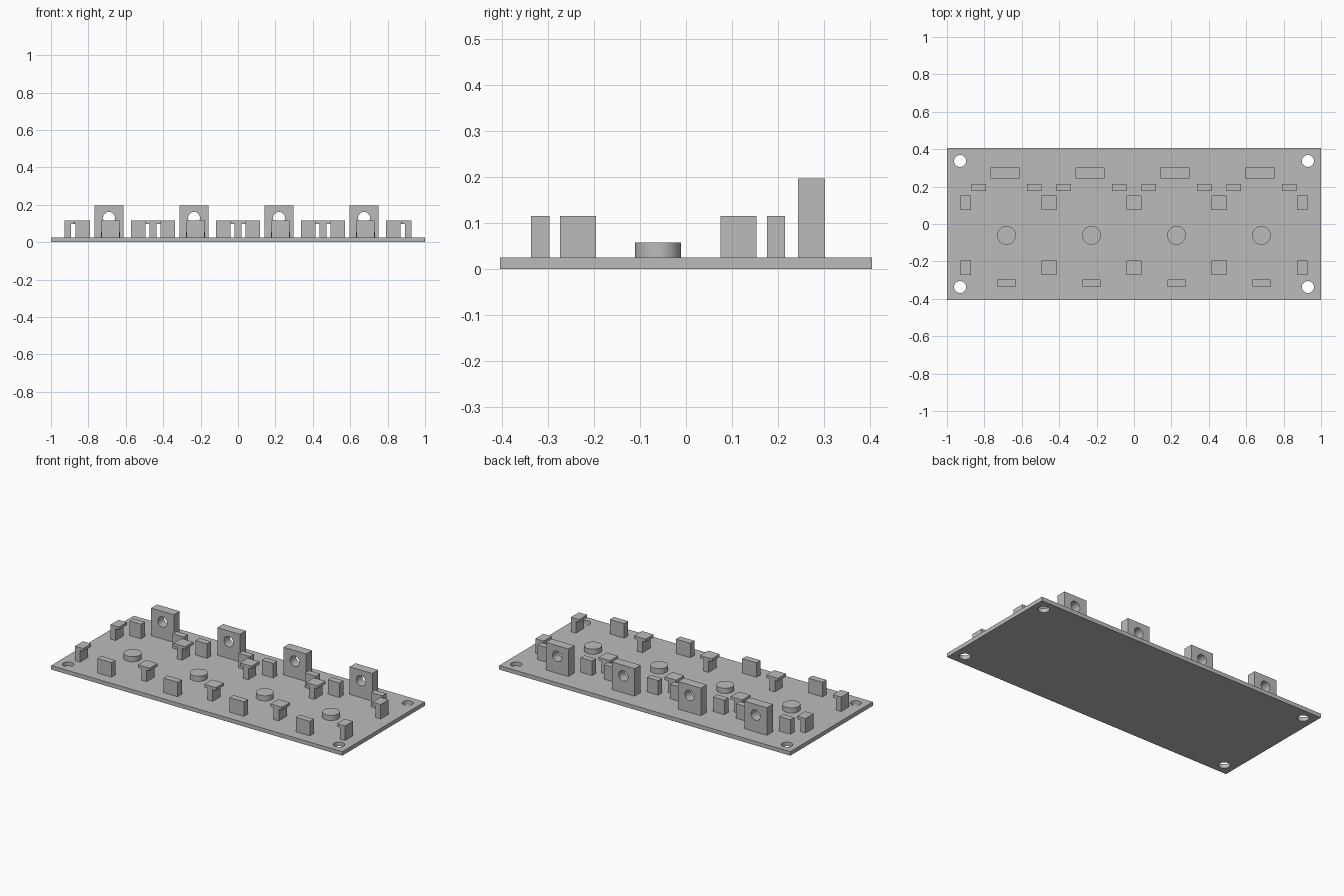
import bpy
from math import radians

cube = bpy.data.objects.get("Cube")
if cube:
    bpy.data.objects.remove(cube, do_unlink=True)

GREY = (0.5, 0.5, 0.5, 1)
mat = bpy.data.materials.new("light grey")
mat.use_nodes = True
mat.diffuse_color = GREY
mat.node_tree.nodes["Principled BSDF"].inputs["Base Color"].default_value = GREY

BASE = 0.025      # top of the base plate
PITCH = 0.4545    # spacing of the repeated stations
HEIGHT = 0.115    # top of the small blocks and posts


def box(name, x0, x1, y0, y1, z0, z1):
    bpy.ops.mesh.primitive_cube_add(
        size=1, location=((x0 + x1) / 2, (y0 + y1) / 2, (z0 + z1) / 2))
    ob = bpy.context.object
    ob.name = name
    ob.scale = (x1 - x0, y1 - y0, z1 - z0)
    bpy.ops.object.transform_apply(location=False, rotation=False, scale=True)
    ob.data.materials.append(mat)
    return ob


def cylinder(name, loc, radius, depth, rot=(0, 0, 0)):
    bpy.ops.mesh.primitive_cylinder_add(
        vertices=48, radius=radius, depth=depth, location=loc, rotation=rot)
    ob = bpy.context.object
    ob.name = name
    ob.data.materials.append(mat)
    return ob


def smooth(ob):
    bpy.ops.object.select_all(action="DESELECT")
    ob.select_set(True)
    bpy.context.view_layer.objects.active = ob
    bpy.ops.object.shade_smooth_by_angle(angle=radians(30))


def drill(ob, cutters):
    for cutter in cutters:
        mod = ob.modifiers.new("hole", "BOOLEAN")
        mod.operation = "DIFFERENCE"
        mod.solver = "EXACT"
        mod.object = cutter
        bpy.context.view_layer.objects.active = ob
        bpy.ops.object.modifier_apply(modifier=mod.name)
        bpy.data.objects.remove(cutter, do_unlink=True)
    smooth(ob)


def tee(name, x, y, left, right):
    """Post with a thin cap overhanging in x; both cut off at left and right."""
    post, cap, half = 0.018, 0.04, 0.039
    for part, w, z0, z1 in (("post", post, BASE, 0.097), ("cap", cap, 0.097, HEIGHT)):
        box(f"{name}_{part}", max(x - w, left), min(x + w, right),
            y - half, y + half, z0, z1)


# Base plate with corner screw holes
plate = box("base_plate", -1, 1, -0.405, 0.405, 0, BASE)
drill(plate, [cylinder("hole_cutter", (sx * 0.93, sy * 0.337, 0), 0.032, 0.2)
              for sx in (-1, 1) for sy in (-1, 1)])

# Four repeated stations
for i in range(4):
    x = (i - 1.5) * PITCH
    smooth(cylinder(f"disc_{i + 1}", (x, -0.061, 0.041), 0.05, 0.032))

    box(f"front_block_{i + 1}", x - 0.049, x + 0.049, -0.337, -0.297, BASE, HEIGHT)

    for side, sx in (("right", -1), ("left", 1)):
        c = x + sx * 0.148
        box(f"rear_block_{side}_{i + 1}", c - 0.039, c + 0.039, 0.176, 0.215, BASE, HEIGHT)

    c = x - 0.008
    bracket = box(f"tall_bracket_{i + 1}", c - 0.078, c + 0.078, 0.244, 0.302, BASE, 0.196)
    drill(bracket, [cylinder("hole_cutter", (c, 0.273, 0.13), 0.032, 0.2,
                             (radians(90), 0, 0))])

# T-shaped retainers between stations, half-width ones at both ends
for row, y in (("front", -0.235), ("rear", 0.114)):
    for i in range(5):
        x = (i - 2) * PITCH
        if i in (0, 4):
            x = 0.911 if i else -0.911
        left = -0.928 if i == 0 else -1
        right = 0.928 if i == 4 else 1
        tee(f"{row}_retainer_{i + 1}", x, y, left, right)
